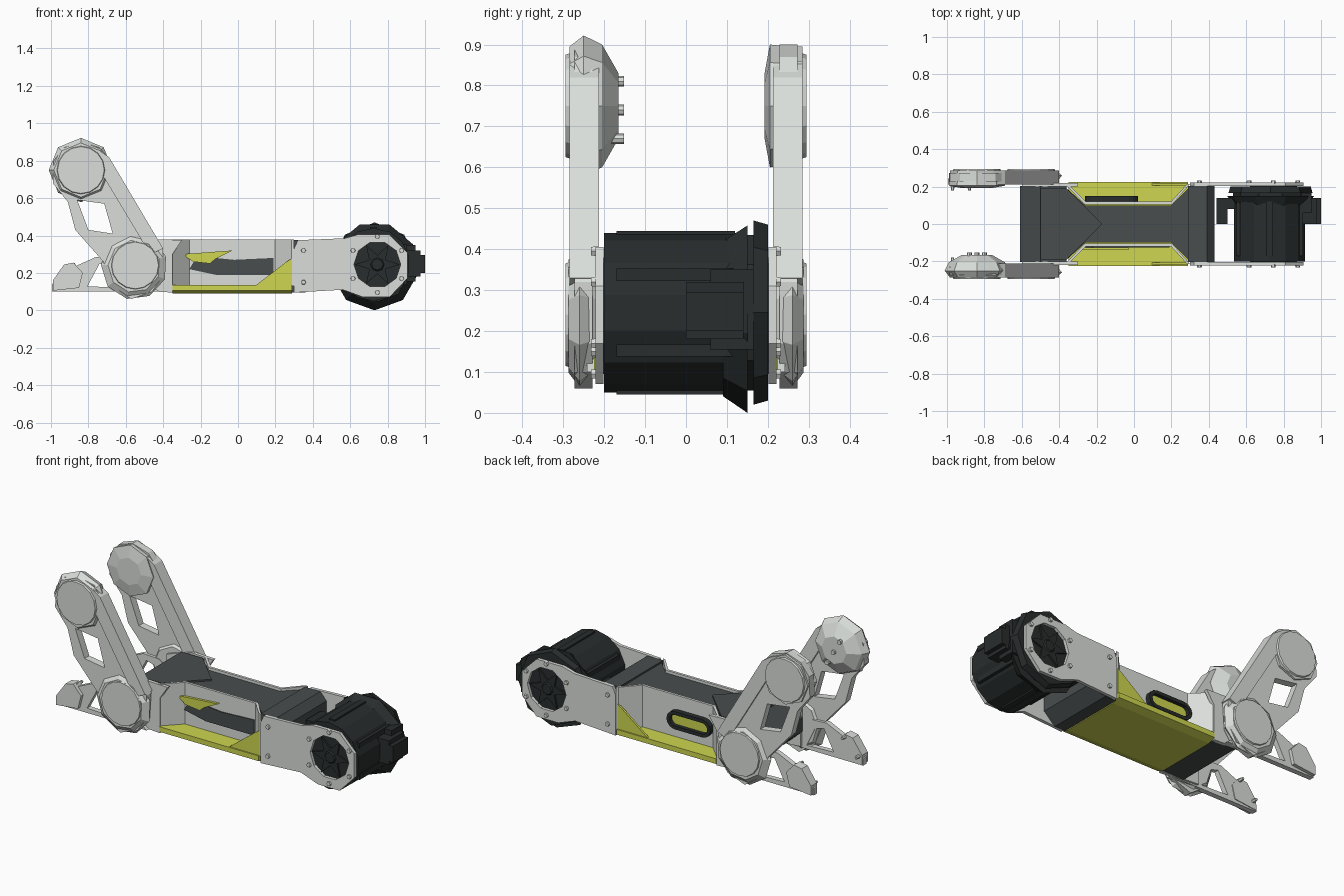
import bpy, bmesh
from math import pi, sin, cos
from mathutils import Matrix

if "Cube" in bpy.data.objects:
    bpy.data.objects.remove(bpy.data.objects["Cube"])


def material(name, rgb):
    m = bpy.data.materials.new(name)
    m.diffuse_color = (*rgb, 1)
    m.use_nodes = True
    m.node_tree.nodes["Principled BSDF"].inputs["Base Color"].default_value = m.diffuse_color
    return m


LIGHT = material("light_grey", (0.7, 0.73, 0.7))
DARK = material("dark_grey", (0.065, 0.075, 0.077))
BLACK = material("near_black", (0.022, 0.026, 0.026))
YELLOW = material("yellow_green", (0.62, 0.67, 0.08))

# Columns send the profile's u, v and depth to world axes
AXES = {
    'x': Matrix(((0, 0, 1, 0), (1, 0, 0, 0), (0, 1, 0, 0), (0, 0, 0, 1))),
    'y': Matrix(((1, 0, 0, 0), (0, 0, 1, 0), (0, 1, 0, 0), (0, 0, 0, 1))),
    'z': Matrix.Identity(4),
}


def finish(name, bm, mat):
    bmesh.ops.remove_doubles(bm, verts=bm.verts, dist=0.0002)
    bmesh.ops.recalc_face_normals(bm, faces=bm.faces)
    for f in bm.faces:
        f.smooth = False
    me = bpy.data.meshes.new(name)
    bm.to_mesh(me)
    bm.free()
    me.materials.clear()
    me.materials.append(mat)
    ob = bpy.data.objects.new(name, me)
    bpy.context.collection.objects.link(ob)
    return ob


def plate(name, loops, axis, lo, hi, mat):
    """Extrude an outline (further loops are holes) along an axis."""
    cu = bpy.data.curves.new(name + "_outline", 'CURVE')
    cu.dimensions, cu.fill_mode = '2D', 'BOTH'
    cu.extrude = abs(hi - lo) / 2
    for loop in loops:
        sp = cu.splines.new('POLY')
        sp.points.add(len(loop) - 1)
        for p, (u, v) in zip(sp.points, loop):
            p.co = (u, v, 0, 1)
        sp.use_cyclic_u = True
    tmp = bpy.data.objects.new("outline", cu)
    bpy.context.collection.objects.link(tmp)
    dg = bpy.context.evaluated_depsgraph_get()
    me = bpy.data.meshes.new_from_object(tmp.evaluated_get(dg))
    me.transform(AXES[axis] @ Matrix.Translation((0, 0, (lo + hi) / 2)))
    bm = bmesh.new()
    bm.from_mesh(me)
    bpy.data.objects.remove(tmp)
    bpy.data.curves.remove(cu)
    bpy.data.meshes.remove(me)
    return finish(name, bm, mat)


def drum(name, x, z, y0, y1, r0, r1, sides, mat, turn=0.0):
    """Straight or tapered cylinder lying along y."""
    bm = bmesh.new()
    ends = [[bm.verts.new((x + r * cos(turn + 2 * pi * i / sides), y,
                           z + r * sin(turn + 2 * pi * i / sides)))
             for i in range(sides)] for y, r in ((y0, r0), (y1, r1))]
    for i in range(sides):
        j = (i + 1) % sides
        bm.faces.new((ends[0][i], ends[0][j], ends[1][j], ends[1][i]))
    for e in ends:
        bm.faces.new(e)
    return finish(name, bm, mat)


def box(name, x0, x1, y0, y1, z0, z1, mat):
    return plate(name, [[(x0, z0), (x1, z0), (x1, z1), (x0, z1)]], 'y', y0, y1, mat)


def ring(x, z, r, n, turn=0.0):
    return [(x + r * cos(turn + 2 * pi * i / n), z + r * sin(turn + 2 * pi * i / n)) for i in range(n)]


# Central hull with a waist, chamfered end blocks
plate("waist_hull", [[(-.37, -.2), (-.26, -.1), (.2, -.1), (.3, -.2),
                      (.3, .2), (.2, .1), (-.26, .1), (-.37, .2)]], 'z', .12, .365, DARK)
plate("end_block_drum_side", [[(.29, .095), (.36, .095), (.43, .16), (.43, .33), (.39, .375), (.29, .375)]],
      'y', -.203, .203, DARK)
plate("end_block_arm_side", [[(-.36, .1), (-.5, .1), (-.61, .2), (-.61, .28), (-.5, .365), (-.36, .365)]],
      'y', -.203, .203, DARK)
plate("top_wedge", [[(-.5, -.19), (-.36, -.19), (-.17, 0), (-.36, .19), (-.5, .19)]], 'z', .36, .374, DARK)

# Belly tray
plate("belly_tray", [[(-.225, .135), (-.225, .105), (-.18, .09), (.18, .09), (.225, .105), (.225, .135)]],
      'x', -.35, .29, YELLOW)

# Pieces shared by both sides
for s, side in ((-1, "front"), (1, "back")):
    # Notch liner and yellow corner panel
    path = [(-.37, .215), (-.265, .105), (.205, .105), (.3, .215)]
    inner = [(.285, .215), (.198, .12), (-.258, .12), (-.352, .215)]
    plate(side + "_notch_liner", [[(x, s * y) for x, y in path + inner]], 'z', .13, .378, LIGHT)
    plate(side + "_corner_panel", [[(.09, .13), (.29, .13), (.29, .28), (.26, .26)]],
          'y', s * .205, s * .218, YELLOW)

    # Rear side plate
    plate(side + "_rear_plate", [[(-.6, .11), (-.35, .095), (-.35, .3), (-.3, .375), (-.44, .38), (-.6, .33)]],
          'y', s * .2, s * .22, LIGHT)

    # Drum bracket with an octagonal ring
    plate(side + "_drum_bracket",
          [[(.3, .095), (.56, .11), (.67, .07), (.81, .07), (.905, .17), (.905, .31),
            (.81, .405), (.64, .405), (.57, .385), (.32, .375), (.3, .33)],
           ring(.745, .245, .125, 10)], 'y', s * .202, s * .221, LIGHT)
    spots = ring(.745, .245, .15, 6, pi / 6) + [(.35, .15), (.35, .32)]
    for i, (x, z) in enumerate(spots):
        drum(f"{side}_bolt_{i}", x, z, s * .215, s * .232, .014, .012, 6, LIGHT)

    # Spoked drum end
    drum(side + "_drum_end", .745, .245, s * .17, s * .203, .15, .125, 10, BLACK)
    plate(side + "_spokes", [[(.745 + r * cos(a * pi / 6), .245 + r * sin(a * pi / 6))
                              for a, r in enumerate([.12, .05] * 6)]], 'y', s * .2, s * .213, BLACK)
    drum(side + "_drum_hub", .745, .245, s * .205, s * .22, .045, .03, 8, BLACK)

    # Swing arm with window, sloped rim bar and hubs
    plate(side + "_arm",
          [[(-.99, .68), (-.985, .8), (-.93, .87), (-.84, .9), (-.74, .87), (-.69, .81), (-.4, .32),
            (-.41, .17), (-.46, .1), (-.57, .06), (-.67, .13), (-.72, .26), (-.87, .43), (-.91, .58)],
           [(-.86, .59), (-.715, .57), (-.67, .41), (-.8, .43)]], 'y', s * .228, s * .272, LIGHT)
    plate(side + "_arm_rim_bar", [[(-.75, .86), (-.69, .82), (-.4, .33), (-.47, .3), (-.71, .7)]],
          'y', s * .212, s * .285, LIGHT)
    r = .172 if s < 0 else .145
    drum(side + "_upper_hub", -.84, .75, s * .25, s * .285, r, .145, 8, LIGHT, pi / 2)
    drum(side + "_upper_hub_dome", -.84, .75, s * .25, s * .205, r, .15, 8, LIGHT, pi / 2)
    drum(side + "_upper_hub_face", -.84, .75, s * .205, s * (.165 if s < 0 else .192),
         .15, .08, 8, LIGHT, pi / 2)
    drum(side + "_lower_hub", -.555, .235, s * .215, s * .26, .14, .178, 9, LIGHT, .3)
    drum(side + "_lower_hub_rim", -.555, .235, s * .26, s * .287, .178, .14, 9, LIGHT, .3)
    for nm, x, z in (("upper", -.84, .75), ("lower", -.55, .24)):
        drum(f"{side}_{nm}_cap", x, z, s * .28, s * .295, .13, .125, 16, LIGHT)

    # Foot link with window and toe clamp
    plate(side + "_foot",
          [[(-.995, .1), (-.995, .14), (-.93, .2), (-.86, .24), (-.76, .285), (-.66, .28), (-.52, .18), (-.42, .1)],
           [(-.74, .25), (-.805, .128), (-.63, .122), (-.685, .235)]], 'y', s * .212, s * .242, LIGHT)
    plate(side + "_toe", [[(-.99, .105), (-.99, .16), (-.93, .245), (-.88, .255), (-.83, .2), (-.85, .12)]],
          'y', s * .208, s * .262, LIGHT)
    for i, x in enumerate((-.97, -.88)):
        drum(f"{side}_toe_pin_{i}", x, .15 + .09 * i, s * .24, s * .18, .014, .008, 6, LIGHT)

# Pegs inside the front arm's upper hub
for i, z in enumerate((.67, .74, .81)):
    drum(f"hub_peg_{i}", -.84 - .04 * (i - 1), z, -.2, -.152, .013, .013, 8, LIGHT)

# Front notch: dark inset and yellow flash
plate("front_inset", [[(-.26, .22), (-.12, .19), (.19, .19), (.19, .28), (-.02, .27), (-.22, .29)]],
      'y', -.126, -.118, DARK)
plate("front_flash", [[(-.3, .3), (-.03, .32), (-.12, .275), (-.15, .25), (-.24, .26)]],
      'y', -.14, -.125, YELLOW)


# Back notch: slotted handle
def slot(r):
    pts = [(-.21 + r * cos(a), .245 + r * sin(a)) for a in [pi / 2 + pi * i / 6 for i in range(7)]]
    return pts + [(-.24 - x, .49 - z) for x, z in pts]


plate("back_slot_ring", [slot(.052), slot(.032)], 'y', .118, .15, BLACK)
plate("back_slot_panel", [slot(.035)], 'y', .115, .128, YELLOW)

# Motor drum with low ribs and collars
drum("motor_drum", .725, .245, -.2, .15, .195, .195, 14, BLACK, pi / 14)
for i, (u, v) in enumerate(ring(.725, .245, .185, 6, pi / 6)):
    box(f"drum_rib_{i}", u - .018, u + .018, -.17, .12, v - .015, v + .015, BLACK)
drum("drum_collar_inner", .73, .236, .09, .15, .195, .236, 9, BLACK, -pi / 2)
drum("drum_collar_outer", .73, .245, .165, .2, .225, .215, 8, BLACK, pi / 2)
drum("drum_collar_core", .73, .245, .14, .17, .2, .2, 10, BLACK)

# Motor side housings
box("front_housing", .86, .975, 0, .14, .18, .32, BLACK)
box("front_housing_nose", .96, 1.0, 0, .14, .2, .295, BLACK)
box("front_housing_flange", .88, .95, .06, .165, .155, .35, BLACK)
box("rear_clamp_arm", .46, .58, .08, .14, .2, .3, BLACK)
box("rear_clamp_pad", .44, .5, 0, .14, .2, .3, BLACK)
